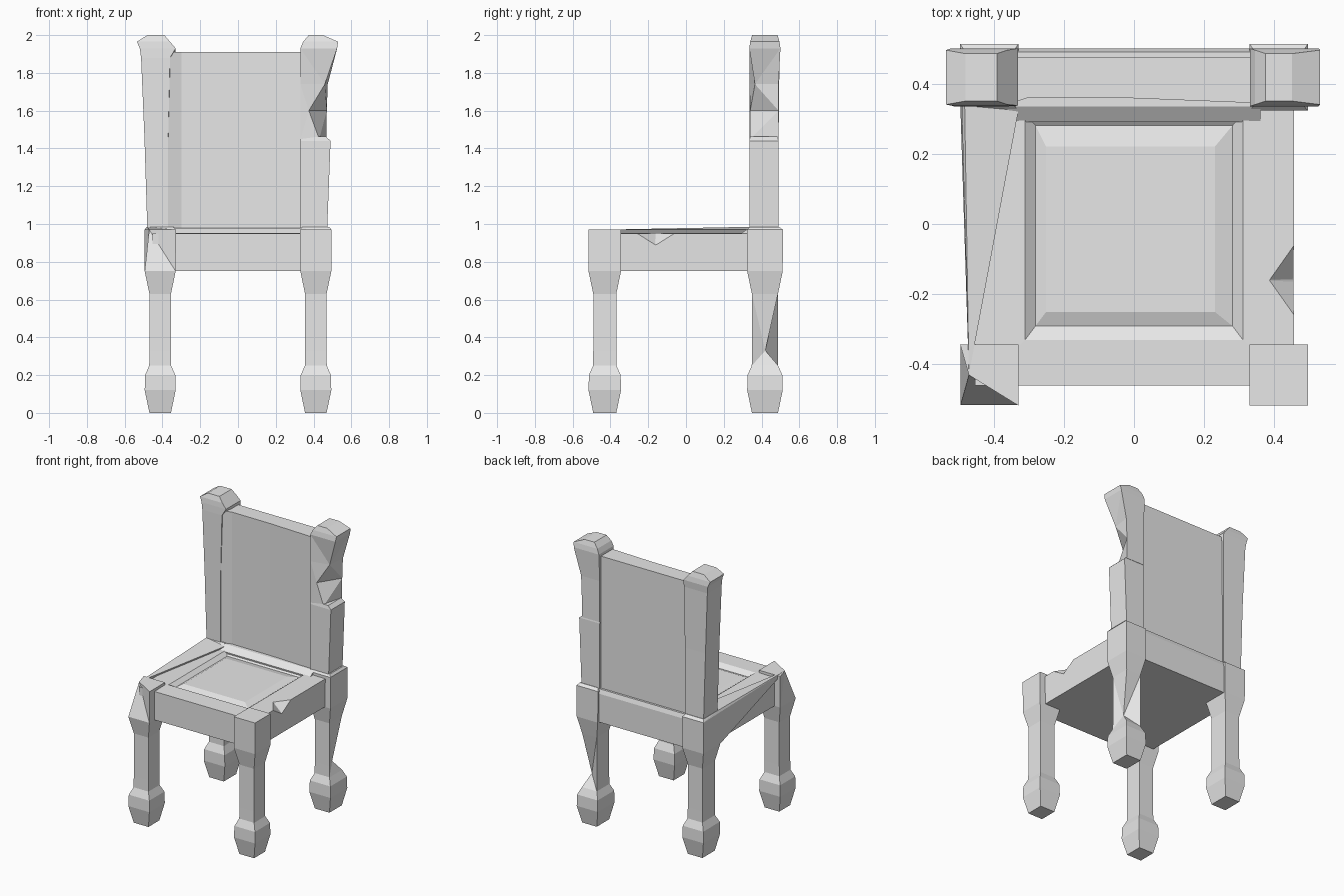
import bpy, bmesh

if "Cube" in bpy.data.objects:
    bpy.data.objects.remove(bpy.data.objects["Cube"])

mat = bpy.data.materials.new("light grey")
mat.diffuse_color = (0.8, 0.8, 0.8, 1)
mat.use_nodes = True
mat.node_tree.nodes["Principled BSDF"].inputs["Base Color"].default_value = mat.diffuse_color


def loft(name, rings):
    """Skin a stack of equal-length rings of 3D points and cap both ends."""
    bm = bmesh.new()
    vs = [[bm.verts.new(p) for p in r] for r in rings]
    n = len(vs[0])
    for a, b in zip(vs, vs[1:]):
        for i in range(n):
            j = (i + 1) % n
            bm.faces.new((a[i], a[j], b[j], b[i]))
    bm.faces.new(vs[0][::-1])
    bm.faces.new(vs[-1])
    bmesh.ops.recalc_face_normals(bm, faces=bm.faces)
    bmesh.ops.triangulate(bm, faces=[f for f in bm.faces if len(f.verts) == 4])
    me = bpy.data.meshes.new(name)
    bm.to_mesh(me)
    bm.free()
    me.materials.append(mat)
    ob = bpy.data.objects.new(name, me)
    bpy.context.collection.objects.link(ob)
    return ob


def rect(z, x0, x1, y0, y1, move=None):
    """Rectangle ring; move = {corner index: (x, y)} chips single corners."""
    pts = [(x0, y0), (x1, y0), (x1, y1), (x0, y1)]
    for i, p in (move or {}).items():
        pts[i] = p
    return [(x, y, z) for x, y in pts]


def square(z, cx, cy, hx, hy, move=None):
    return rect(z, cx - hx, cx + hx, cy - hy, cy + hy, move)


# legs: foot, shaft and corner block as (height, half width)
LEG = [(0, .057), (.12, .082), (.2, .08), (.25, .058), (.33, .057),
       (.63, .057), (.75, .082), (.97, .083)]
for side, sx in (("left", -1), ("right", 1)):
    cx = sx * .412
    front, back = [], []
    for z, h in LEG:
        chip = {0: (-.47, -.43)} if sx < 0 and z == .97 else None
        front.append(square(z, cx, -.43, h, h + .004, chip))
        if z == .33 and sx > 0:
            chip = {2: (.44, .42)}
        back.append(square(z, cx, .418, h, h + .012, chip))
    back.append(square(.985, cx, .415, .07, .078))
    loft("front_leg_" + side, front)
    loft("back_leg_" + side, back)

# seat frame with shallow groove and raised cushion panel
seat = loft("seat", [
    rect(.75, -.45, .45, -.46, .34),
    rect(.95, -.452, .455, -.46, .34),
    rect(.953, -.31, .31, -.33, .31),
    rect(.93, -.28, .28, -.29, .28),
    rect(.945, -.25, .23, -.25, .22)])

# chip in the right seat rail
chip = loft("seat_chip_cutter", [
    [(.50, -.37, .98), (.355, -.16, .98), (.50, .05, .98)],
    [(.471, -.165, .875), (.47, -.16, .875), (.471, -.155, .875)]])
chip.hide_render = True
chip.hide_viewport = True
cut = seat.modifiers.new("chip", 'BOOLEAN')
cut.operation = 'DIFFERENCE'
cut.object = chip
cut.solver = 'EXACT'

# rail under the backrest
loft("back_rail", [
    rect(.75, -.36, .36, .33, .50),
    rect(.95, -.36, .36, .29, .50),
    rect(.98, -.36, .36, .335, .49)])

# backrest panel, stepped in from the left post
panel = [(-.37, .337), (-.30, .36), (0, .358), (.33, .345), (.35, .475), (-.35, .475)]
loft("backrest_panel", [[(x, y, z) for x, y in panel] for z in (.95, 1.91)])

# left post flaring to its faceted cap
loft("back_post_left", [
    rect(.97, -.48, -.335, .335, .49, {1: (-.37, .335)}),
    rect(1.45, -.495, -.335, .335, .49, {1: (-.37, .335)}),
    rect(1.88, -.513, -.33, .335, .495, {1: (-.36, .335)}),
    rect(1.93, -.52, -.33, .337, .50),
    rect(1.965, -.535, -.36, .34, .495),
    rect(2.0, -.48, -.39, .35, .485)])

# right post: lower half, then the damaged upper half and cap
loft("back_post_right_lower", [
    rect(.97, .33, .472, .335, .49),
    rect(1.44, .33, .49, .335, .49),
    rect(1.463, .33, .465, .34, .485)])
loft("back_post_right_upper", [
    rect(1.45, .33, .468, .337, .49, {1: (.43, .34)}),
    rect(1.60, .33, .47, .337, .49, {1: (.375, .34)}),
    rect(1.74, .33, .475, .337, .49, {1: (.46, .365)}),
    rect(1.93, .33, .525, .335, .50),
    rect(1.965, .345, .53, .34, .495),
    rect(2.0, .375, .45, .35, .485)])
